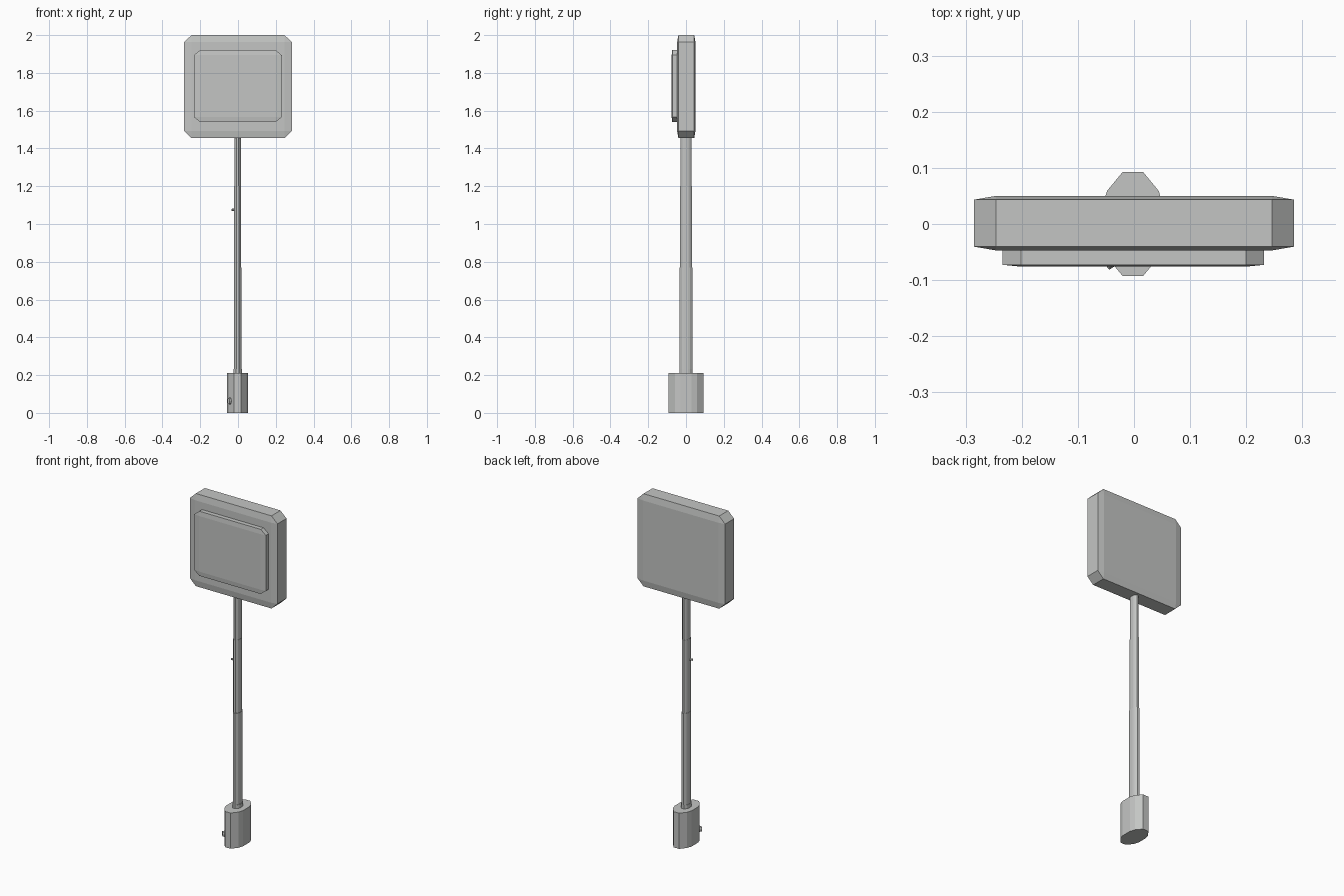
import bpy
import bmesh
from mathutils import Matrix, Vector

if "Cube" in bpy.data.objects:
    bpy.data.objects.remove(bpy.data.objects["Cube"], do_unlink=True)

grey = bpy.data.materials.new("light_grey")
grey.use_nodes = True
COLOUR = (0.55, 0.56, 0.55, 1)
grey.diffuse_color = COLOUR
grey.node_tree.nodes["Principled BSDF"].inputs["Base Color"].default_value = COLOUR


def finish(name, bm):
    """Turn a bmesh into a flat shaded grey object."""
    bmesh.ops.recalc_face_normals(bm, faces=bm.faces)
    mesh = bpy.data.meshes.new(name)
    bm.to_mesh(mesh)
    bm.free()
    mesh.materials.append(grey)
    obj = bpy.data.objects.new(name, mesh)
    bpy.context.collection.objects.link(obj)
    return obj


def bevelled_slab(name, low, high, bevel=0.068):
    """Unit cube with bevelled edges, stretched to fill a box."""
    low, high = Vector(low), Vector(high)
    bm = bmesh.new()
    bmesh.ops.create_cube(bm, size=1)
    bmesh.ops.bevel(bm, geom=bm.edges[:], offset=bevel, segments=1, affect="EDGES")
    bmesh.ops.scale(bm, vec=high - low, verts=bm.verts)
    bmesh.ops.translate(bm, vec=(low + high) / 2, verts=bm.verts)
    return finish(name, bm)


# Quarter of the twelve-sided oval section, mirrored into a full outline
QUARTER = [(0.055, 0.030), (0.046, 0.059), (0.018, 0.093)]
HALF = QUARTER + [(-x, y) for x, y in reversed(QUARTER)]
OVAL = HALF + [(-x, -y) for x, y in HALF]


def oval_column(name, bottom, top, sx=1.0, sy=1.0):
    """Extruded oval section."""
    bm = bmesh.new()
    verts = [bm.verts.new((x * sx - 0.002, y * sy, bottom)) for x, y in OVAL]
    face = bm.faces.new(verts)
    raised = bmesh.ops.extrude_face_region(bm, geom=[face])
    moved = [v for v in raised["geom"] if isinstance(v, bmesh.types.BMVert)]
    bmesh.ops.translate(bm, vec=(0, 0, top - bottom), verts=moved)
    return finish(name, bm)


def stud(name, centre, direction, radius, depth, stretch=1.0):
    """Small eight-sided button pointing outwards."""
    bm = bmesh.new()
    bmesh.ops.create_cone(bm, cap_ends=True, segments=8, radius1=radius,
                          radius2=radius * 0.8, depth=depth)
    turn = Vector(direction).to_track_quat("Z", "Y").to_matrix().to_4x4()
    tall = Matrix.Diagonal((1, 1, stretch, 1))
    bm.transform(Matrix.Translation(centre) @ tall @ turn)
    return finish(name, bm)


# Base and its button
oval_column("base", 0, 0.21)
stud("base_button", (-0.040, -0.066, 0.063), (-0.77, -0.64, 0), 0.012, 0.026, 1.7)

# Telescoping pole
oval_column("pole_collar", 0.2, 0.232, 0.42, 0.37)
oval_column("lower_pole", 0.2, 0.77, 0.37, 0.365)
oval_column("middle_pole", 0.76, 1.2, 0.34, 0.335)
oval_column("upper_pole", 1.19, 1.5, 0.31, 0.305)
stud("pole_peg", (-0.021, -0.012, 1.075), (-1, -0.4, 0), 0.008, 0.024)

# Sign head and raised front plate
bevelled_slab("sign_panel", (-0.285, -0.047, 1.455), (0.285, 0.05, 2.0))
bevelled_slab("front_plate", (-0.234, -0.076, 1.54), (0.232, -0.03, 1.92), 0.07)
